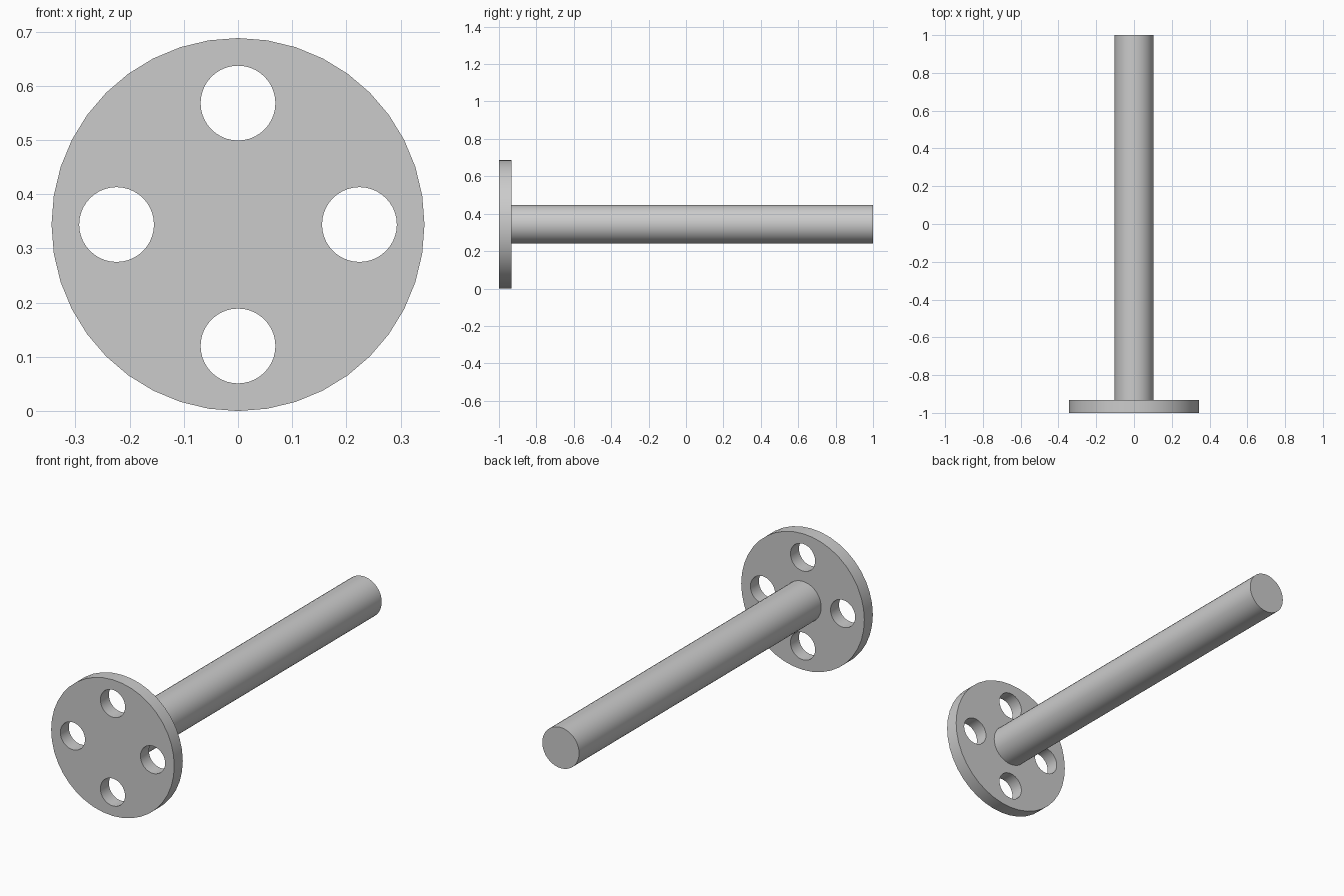
import bpy, bmesh
from math import sin, cos, pi, radians
from mathutils import Vector

cube = bpy.data.objects.get("Cube")
if cube:
    bpy.data.objects.remove(cube, do_unlink=True)

DISC_R, HOLE_R, HOLE_OFFSET, SHAFT_R = 0.344, 0.069, 0.224, 0.103
FRONT, BACK, THICK = -1.0, 1.0, 0.068
SEGMENTS = 40

grey = bpy.data.materials.new("light grey metal")
grey.use_nodes = True
grey.diffuse_color = (0.6, 0.6, 0.6, 1)
grey.node_tree.nodes["Principled BSDF"].inputs["Base Color"].default_value = (0.6, 0.6, 0.6, 1)


def ring(bm, x, z, radius, y):
    """Closed loop of edges in a plane facing the front."""
    verts = [bm.verts.new((x + radius * sin(2 * pi * i / SEGMENTS), y,
                           z + radius * cos(2 * pi * i / SEGMENTS)))
             for i in range(SEGMENTS)]
    return [bm.edges.new((verts[i - 1], verts[i])) for i in range(SEGMENTS)]


def plate(name, radius, y, depth, holes=()):
    """Round plate or bar along y, with optional through holes."""
    bm = bmesh.new()
    edges = ring(bm, 0, DISC_R, radius, y)
    for x, z in holes:
        edges += ring(bm, x, DISC_R + z, HOLE_R, y)
    if holes:
        bmesh.ops.triangle_fill(bm, edges=edges, use_beauty=True, normal=(0, -1, 0))
    else:
        bmesh.ops.contextual_create(bm, geom=edges)
    extruded = bmesh.ops.extrude_face_region(bm, geom=bm.faces[:], use_keep_orig=True)
    moved = [g for g in extruded["geom"] if isinstance(g, bmesh.types.BMVert)]
    bmesh.ops.translate(bm, verts=moved, vec=Vector((0, depth, 0)))
    bmesh.ops.recalc_face_normals(bm, faces=bm.faces[:])
    mesh = bpy.data.meshes.new(name)
    bm.to_mesh(mesh)
    bm.free()
    mesh.materials.append(grey)
    obj = bpy.data.objects.new(name, mesh)
    bpy.context.collection.objects.link(obj)
    bpy.ops.object.select_all(action="DESELECT")
    obj.select_set(True)
    bpy.context.view_layer.objects.active = obj
    bpy.ops.object.shade_smooth_by_angle(angle=radians(30))
    return obj


# Flange with four bolt holes
bolt_holes = [(HOLE_OFFSET * sin(i * pi / 2), HOLE_OFFSET * cos(i * pi / 2)) for i in range(4)]
plate("flange", DISC_R, FRONT, THICK, bolt_holes)

# Solid shaft behind the flange
plate("shaft", SHAFT_R, FRONT + THICK, BACK - FRONT - THICK)
